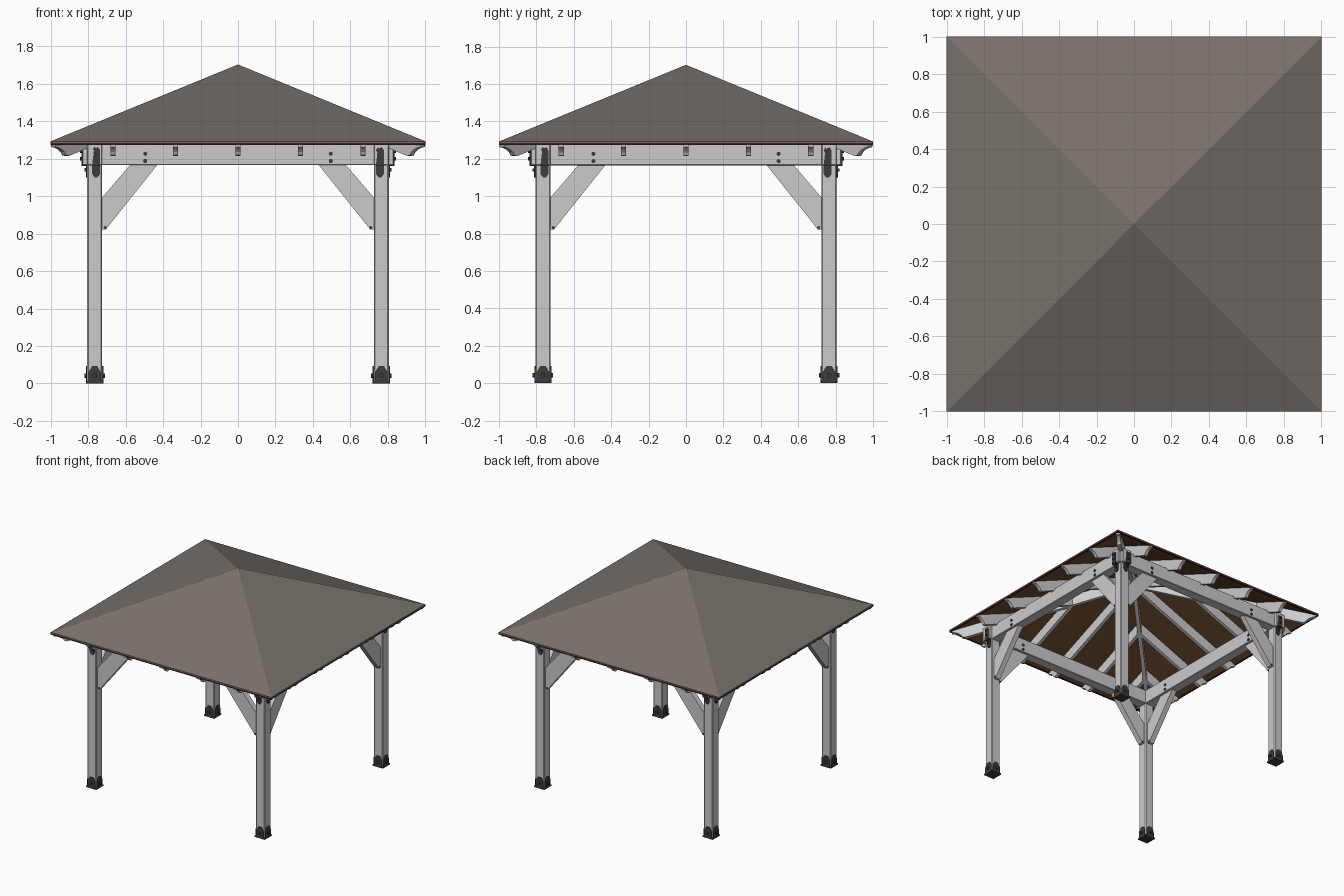
import bpy, bmesh, math
from mathutils import Matrix

if "Cube" in bpy.data.objects:
    bpy.data.objects.remove(bpy.data.objects["Cube"])


def material(name, r, g, b):
    m = bpy.data.materials.new(name)
    m.diffuse_color = (r, g, b, 1)
    m.use_nodes = True
    m.node_tree.nodes["Principled BSDF"].inputs["Base Color"].default_value = m.diffuse_color
    return m


SHINGLE = material("shingle", 0.19, 0.165, 0.145)
WOOD = material("deck_wood", 0.16, 0.075, 0.027)
TRIM = material("eave_trim", 0.06, 0.012, 0.012)
METAL = material("dark_metal", 0.045, 0.045, 0.045)
SLOPE = 0.41


def finish(name, bm, mat=None, angle=0.0, bevel=0.0):
    bmesh.ops.recalc_face_normals(bm, faces=bm.faces)
    bm.transform(Matrix.Rotation(angle, 4, 'Z'))
    me = bpy.data.meshes.new(name)
    bm.to_mesh(me)
    bm.free()
    ob = bpy.data.objects.new(name, me)
    bpy.context.collection.objects.link(ob)
    if mat:
        me.materials.append(mat)
    if bevel:
        mod = ob.modifiers.new("chamfer", 'BEVEL')
        mod.width = bevel
        mod.segments = 1
    return ob


def add_prism(bm, pts, t0, t1, place):
    """Extrude a 2D outline from t0 to t1; place maps (a, b, t) to xyz."""
    lo = [bm.verts.new(place(a, b, t0)) for a, b in pts]
    hi = [bm.verts.new(place(a, b, t1)) for a, b in pts]
    n = len(pts)
    bm.faces.new(lo)
    bm.faces.new(hi[::-1])
    for i in range(n):
        bm.faces.new((lo[i], lo[(i + 1) % n], hi[(i + 1) % n], hi[i]))


def prism(name, pts, t0, t1, place, mat=None, angle=0.0, bevel=0.0):
    bm = bmesh.new()
    add_prism(bm, pts, t0, t1, place)
    return finish(name, bm, mat, angle, bevel)


def facing(a, b, t):      # outline in x,z, extruded along y
    return (a, t, b)


def outward(a, b, t):     # outline in -y,z, extruded along x
    return (t, -a, b)


def rect(x0, x1, z0, z1):
    return [(x0, z0), (x1, z0), (x1, z1), (x0, z1)]


def bolt(name, x, z, y0, y1, angle, r=0.011):
    pts = [(x + r * math.cos(i * math.pi / 6), z + r * math.sin(i * math.pi / 6)) for i in range(12)]
    prism(name, pts, y0, y1, facing, METAL, angle)


def pyramid_layer(name, half, top, thick, mat):
    """Hollow four-sided roof layer of even vertical thickness."""
    bm = bmesh.new()
    rings = []
    for z in (top, top - thick):
        ring = [bm.verts.new((sx * half, sy * half, z + SLOPE * (1 - half)))
                for sx, sy in ((-1, -1), (1, -1), (1, 1), (-1, 1))]
        rings.append((ring, bm.verts.new((0, 0, z + SLOPE))))
    for i in range(4):
        j = (i + 1) % 4
        for ring, apex in rings:
            bm.faces.new((ring[i], ring[j], apex))
        bm.faces.new((rings[0][0][i], rings[0][0][j], rings[1][0][j], rings[1][0][i]))
    finish(name, bm, mat)


def rafter_profile(r0, r1, drop=0.0):
    """Rafter side outline with a scooped tail; r is the distance from centre."""
    def top(r):
        return 1.274 + SLOPE * (1 - r) - drop

    def bottom(r):
        return 1.216 + SLOPE * (0.925 - r)
    tail = [(r1, 1.262), (r1 - 0.018, 1.258), (r1 - 0.036, 1.248),
            (r1 - 0.05, 1.234), (r1 - 0.058, 1.218), (r1 - 0.072, 1.214)]
    return [(r0, top(r0)), (r1, top(r1))] + tail + [(r0, bottom(r0))]


# Roof covering, wooden deck and eave trim
pyramid_layer("roof_shingles", 1.0, 1.292, 0.009, SHINGLE)
pyramid_layer("roof_deck", 0.995, 1.283, 0.010, WOOD)

for k in range(4):
    ang = k * math.pi / 2
    tag = ("front", "right", "back", "left")[k]

    prism(f"{tag}_eave_trim", rect(-1, 1, 1.273, 1.285), -1.0, -0.988, facing, TRIM, ang)

    # Corner post
    prism(f"{tag}_post", rect(-0.805, -0.725, 0.005, 1.17), -0.805, -0.725,
          facing, None, ang, 0.006)

    # Beam with projecting ends
    prism(f"{tag}_beam", rect(-0.83, 0.83, 1.165, 1.282), -0.805, -0.725,
          facing, None, ang, 0.004)

    # Common and jack rafters
    for x in (-0.667, -0.333, 0, 0.333, 0.667):
        prism(f"{tag}_rafter", rafter_profile(abs(x) + 0.01, 0.997), x - 0.0135, x + 0.0135,
              outward, None, ang)

    # Hip rafter on the diagonal
    hip = [(r * math.sqrt(2), z) for r, z in rafter_profile(0.0, 0.985, 0.006)]
    prism(f"{tag}_hip_rafter", hip, -0.015, 0.015, outward, None, ang + math.pi / 4)

    for s in (-1, 1):
        # Knee brace and its bolts
        brace = [(s * x, z) for x, z in ((0.727, 0.99), (0.727, 0.822), (0.705, 0.822),
                                         (0.43, 1.167), (0.575, 1.167))]
        prism(f"{tag}_knee_brace", brace, -0.787, -0.743, facing, None, ang)
        bolt(f"{tag}_brace_foot_bolt", s * 0.709, 0.832, -0.79, -0.74, ang, 0.008)
        for z in (1.187, 1.226):
            bolt(f"{tag}_beam_bolt", s * 0.495, z, -0.811, -0.719, ang)

        # Pointed strap on the beam end and on the post below it
        c = s * 0.757
        upper = rect(c - 0.021, c + 0.021, 1.165, 1.245) + [(c - 0.01, 1.262)]
        upper.insert(3, (c + 0.01, 1.262))
        prism(f"{tag}_beam_strap", upper, -0.836, -0.829, facing, METAL, ang)
        lower = [(c - 0.021, 1.168), (c - 0.021, 1.118), (c - 0.008, 1.1),
                 (c + 0.008, 1.1), (c + 0.021, 1.118), (c + 0.021, 1.168)]
        prism(f"{tag}_post_strap", lower, -0.812, -0.804, facing, METAL, ang)
        prism(f"{tag}_strap_step", rect(c - 0.021, c + 0.021, 1.16, 1.168), -0.836, -0.804,
              facing, METAL, ang)
        for z, y in ((1.24, -0.844), (1.2, -0.844), (1.14, -0.82)):
            bolt(f"{tag}_strap_bolt", c, z, y, y + 0.02, ang, 0.009)

        # Post base side plates with clipped tops, outer and inner faces
        c = s * 0.765
        plate = [(c - 0.034, 0.0), (c + 0.034, 0.0), (c + 0.034, 0.06), (c + 0.014, 0.092),
                 (c - 0.014, 0.092), (c - 0.034, 0.06)]
        for y0, y1, b0, b1 in ((-0.811, -0.804, -0.82, -0.81), (-0.726, -0.719, -0.72, -0.71)):
            prism(f"{tag}_base_plate", plate, y0, y1, facing, METAL, ang)
            bolt(f"{tag}_base_bolt", c, 0.042, b0, b1, ang, 0.012)

    # Foot plate under the post
    prism(f"{tag}_foot_plate", rect(-0.811, -0.719, 0, 0.01), -0.811, -0.719,
          facing, METAL, ang)
